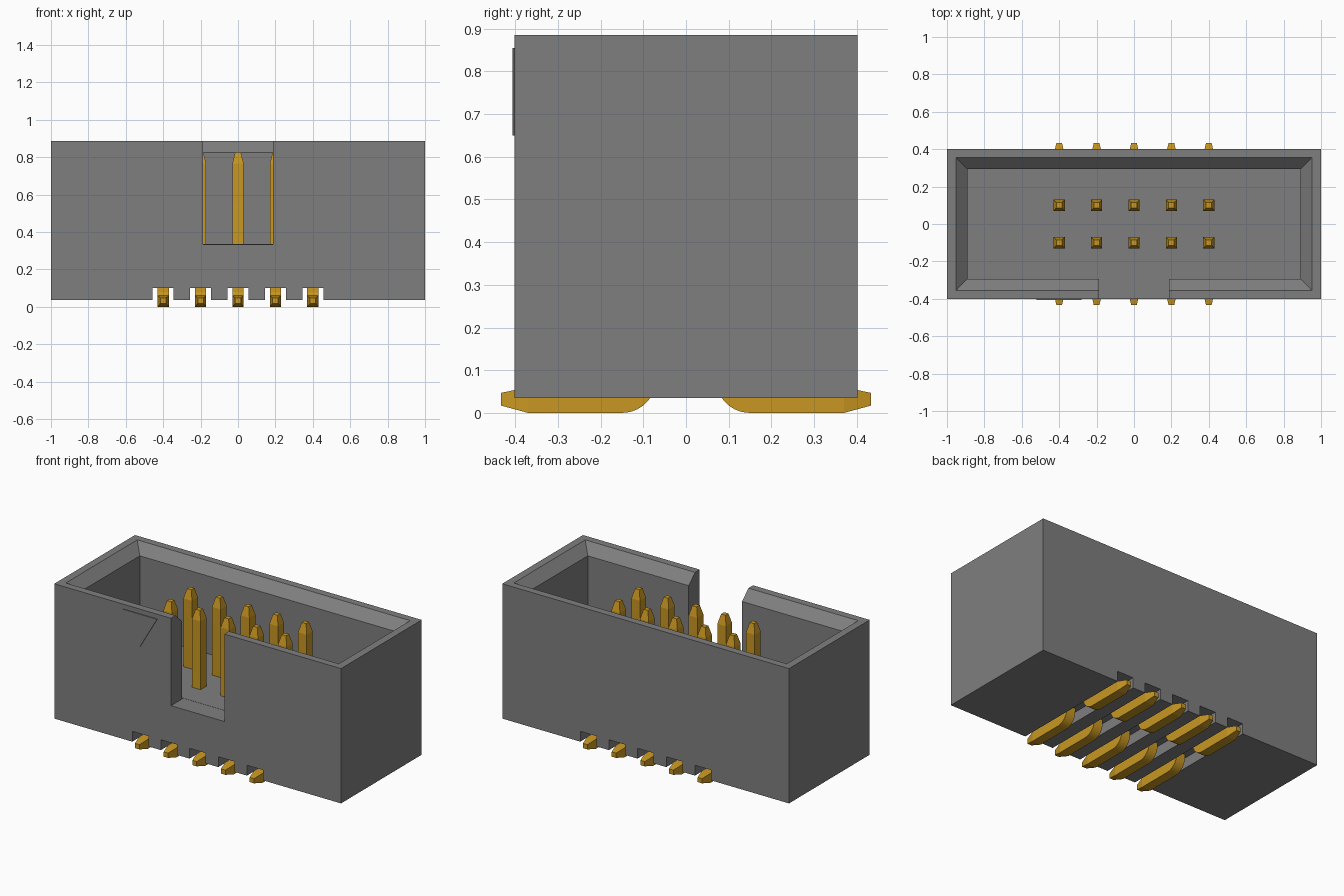
import bpy, bmesh, math
from mathutils import Vector

cube = bpy.data.objects.get("Cube")
if cube:
    bpy.data.objects.remove(cube, do_unlink=True)


def material(name, rgb):
    m = bpy.data.materials.new(name)
    m.use_nodes = True
    m.diffuse_color = (*rgb, 1)
    bsdf = next(n for n in m.node_tree.nodes if n.type == 'BSDF_PRINCIPLED')
    bsdf.inputs["Base Color"].default_value = (*rgb, 1)
    return m


GREY = material("grey plastic", (0.212, 0.212, 0.212))
GOLD = material("gold metal", (0.58, 0.31, 0.016))


def loft(name, rings, mat):
    """Skin a list of four-cornered rings and cap both ends."""
    bm = bmesh.new()
    loops = [[bm.verts.new(p) for p in ring] for ring in rings]
    for a, b in zip(loops, loops[1:]):
        for i in range(4):
            j = (i + 1) % 4
            bm.faces.new((a[i], a[j], b[j], b[i]))
    bm.faces.new(loops[0])
    bm.faces.new(loops[-1])
    bmesh.ops.recalc_face_normals(bm, faces=bm.faces[:])
    mesh = bpy.data.meshes.new(name)
    bm.to_mesh(mesh)
    bm.free()
    mesh.materials.append(mat)
    obj = bpy.data.objects.new(name, mesh)
    bpy.context.collection.objects.link(obj)
    return obj


def rect(x0, x1, y0, y1, z):
    return [(x0, y0, z), (x1, y0, z), (x1, y1, z), (x0, y1, z)]


def cut(obj, x, y, z):
    """Cut a box, given as x, y and z ranges, out of obj."""
    cutter = loft("cutter", [rect(*x, *y, z[0]), rect(*x, *y, z[1])], GREY)
    cutter.hide_render = True
    mod = obj.modifiers.new("cut", 'BOOLEAN')
    mod.operation = 'DIFFERENCE'
    mod.solver = 'EXACT'
    mod.object = cutter
    bpy.context.view_layer.objects.active = obj
    bpy.ops.object.modifier_apply(modifier=mod.name)
    bpy.data.objects.remove(cutter, do_unlink=True)


PITCH = 0.2
COLUMNS = [(i - 2) * PITCH for i in range(5)]
BASE, FLOOR, RIM, TOP = 0.035, 0.335, 0.825, 0.885

# Shroud: open box with a chamfered mouth
shroud = loft("shroud", [
    rect(-1, 1, -0.402, 0.402, BASE),
    rect(-1, 1, -0.402, 0.402, TOP),
    rect(-0.952, 0.952, -0.356, 0.356, TOP),
    rect(-0.89, 0.89, -0.293, 0.293, RIM),
    rect(-0.89, 0.89, -0.293, 0.293, FLOOR)], GREY)

# Key slot in the front wall, and a channel under each pin column
cut(shroud, (-0.186, 0.186), (-0.5, -0.28), (FLOOR - 0.001, 1))
for x in COLUMNS:
    cut(shroud, (x - 0.056, x + 0.056), (-0.5, 0.5), (-0.05, 0.1))

# Raised triangle marking the first pin
bm = bmesh.new()
corners = [bm.verts.new(p) for p in
           ((-0.52, -0.407, 0.855), (-0.4, -0.407, 0.65), (-0.28, -0.407, 0.855))]
face = bm.faces.new(corners)
out = bmesh.ops.extrude_face_region(bm, geom=[face])
bmesh.ops.translate(bm, vec=(0, 0.006, 0),
                    verts=[v for v in out["geom"] if isinstance(v, bmesh.types.BMVert)])
bmesh.ops.recalc_face_normals(bm, faces=bm.faces[:])
mesh = bpy.data.meshes.new("first_pin_mark")
bm.to_mesh(mesh)
bm.free()
mesh.materials.append(GREY)
bpy.context.collection.objects.link(bpy.data.objects.new("first_pin_mark", mesh))


# Pin: square wire with tapered ends, bent outward into a foot
def section(y, z, angle, half):
    side = Vector((half, 0, 0))
    n = Vector((0, math.cos(angle), math.sin(angle))) * half
    c = Vector((0, y, z))
    return [c - side - n, c + side - n, c + side + n, c - side + n]


HALF, TIP, BEND = 0.03, 0.015, 0.05
rings = [section(0.1, RIM, 0, TIP), section(0.1, RIM - 0.06, 0, HALF)]
for i in range(11):
    a = math.pi / 2 * i / 10
    rings.append(section(0.15 - BEND * math.cos(a), 0.08 - BEND * math.sin(a), a, HALF))
rings += [section(0.37, HALF, math.pi / 2, HALF),
          section(0.433, 0.032, math.pi / 2, TIP)]
pin = loft("pin_back_1", rings, GOLD)
bpy.ops.object.select_all(action='DESELECT')
pin.select_set(True)
bpy.context.view_layer.objects.active = pin
bpy.ops.object.shade_smooth_by_angle(angle=math.radians(12))

# Two rows of five pins, the front row turned around
for row, turn in (("back", 0), ("front", math.pi)):
    for i, x in enumerate(COLUMNS):
        obj = pin
        if row == "front" or i:
            obj = bpy.data.objects.new(f"pin_{row}_{i + 1}", pin.data)
            bpy.context.collection.objects.link(obj)
        obj.location.x = x
        obj.rotation_euler.z = turn
